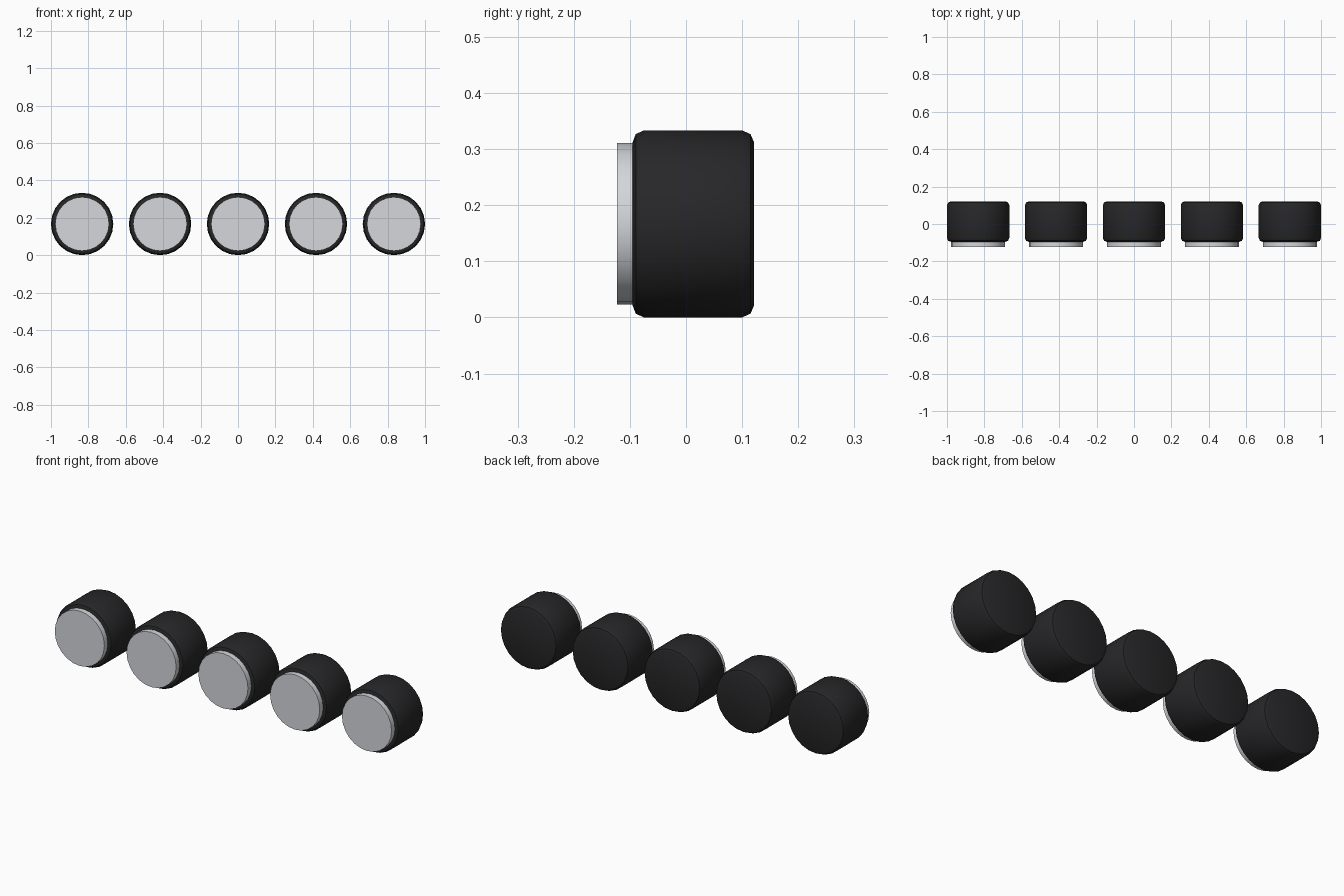
import bpy, bmesh, math

if "Cube" in bpy.data.objects:
    bpy.data.objects.remove(bpy.data.objects["Cube"])

SEG = 24
ZC = 0.1667


def material(name, rgb):
    m = bpy.data.materials.new(name)
    m.diffuse_color = (*rgb, 1)
    m.use_nodes = True
    m.node_tree.nodes["Principled BSDF"].inputs["Base Color"].default_value = m.diffuse_color
    return m


def lathe(name, profile, x, mat):
    """Closed solid of revolution about the y axis; profile is (y, radius)."""
    bm = bmesh.new()
    rings = []
    for y, r in profile:
        rings.append([bm.verts.new((r * math.sin(2 * math.pi * i / SEG), y,
                                    r * math.cos(2 * math.pi * i / SEG)))
                      for i in range(SEG)])
    for a, b in zip(rings, rings[1:]):
        for i in range(SEG):
            j = (i + 1) % SEG
            bm.faces.new((a[i], a[j], b[j], b[i]))
    bm.faces.new(rings[0])
    bm.faces.new(rings[-1])
    bmesh.ops.recalc_face_normals(bm, faces=bm.faces)
    mesh = bpy.data.meshes.new(name)
    bm.to_mesh(mesh)
    bm.free()
    mesh.materials.append(mat)
    ob = bpy.data.objects.new(name, mesh)
    bpy.context.collection.objects.link(ob)
    ob.location = (x, 0, ZC)
    bpy.ops.object.select_all(action='DESELECT')
    ob.select_set(True)
    bpy.context.view_layer.objects.active = ob
    bpy.ops.object.shade_smooth_by_angle(angle=math.radians(30))


black = material("black_plastic", (0.02, 0.02, 0.022))
silver = material("silver_cap", (0.66, 0.68, 0.71))

body = [(-0.095, 0.146), (-0.0895, 0.160), (-0.075, 0.1667),
        (0.100, 0.1667), (0.115, 0.160), (0.121, 0.146)]
cap = [(-0.123, 0.144), (-0.090, 0.144)]

# Row of five knobs, each a rounded body with a flat front cap
for k in range(5):
    x = (k - 2) * 0.4167
    lathe(f"knob_body_{k + 1}", body, x, black)
    lathe(f"knob_cap_{k + 1}", cap, x, silver)
